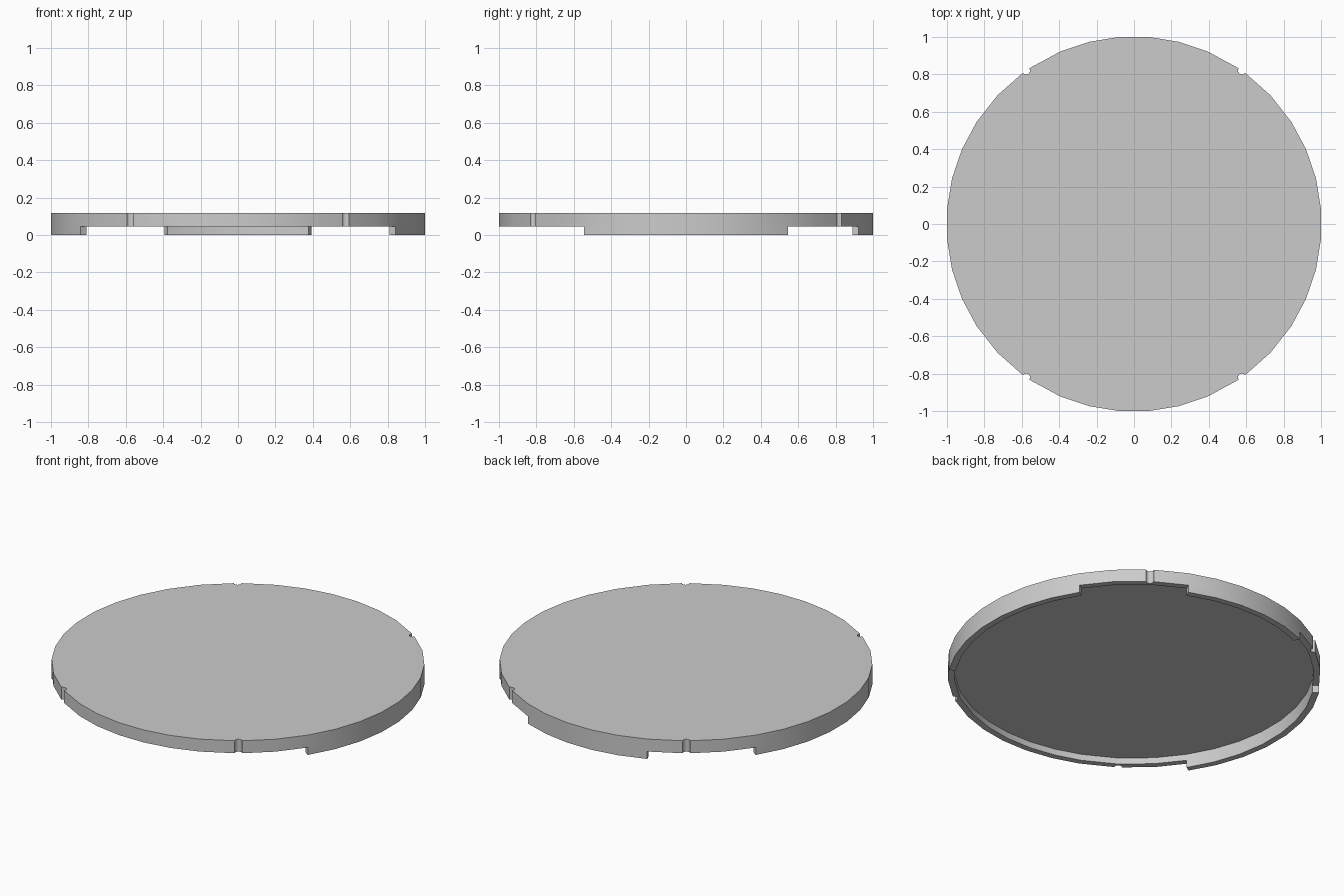
import bpy, bmesh
from math import radians, degrees, sin, cos, pi

if "Cube" in bpy.data.objects:
    bpy.data.objects.remove(bpy.data.objects["Cube"], do_unlink=True)

R_OUT, R_IN = 1.003, 0.967
Z_STEP, Z_FLOOR, Z_TOP = 0.044, 0.081, 0.118
NOTCH_R = 0.021
NOTCH_ANGLE = 54.9

columns = []   # (angle in degrees, outer radius, skirt follows)


def arc(start, end, segments, skirt):
    for i in range(segments):
        columns.append((start + (end - start) * i / segments, R_OUT, skirt))


def notch(centre):
    half = degrees(NOTCH_R / R_OUT)
    steps = 6
    for i in range(steps):
        t = pi * i / steps
        columns.append((centre - half * cos(t), R_OUT - NOTCH_R * sin(t), False))
    return centre + half


def gap(start, end, centre):
    # open stretch of the wall with a small round notch in it
    half = degrees(NOTCH_R / R_OUT)
    arc(start, centre - half, max(1, round((centre - start) / 10.5)), False)
    after = notch(centre)
    arc(after, end, max(1, round((end - after) / 10.5)), False)


# Walk once around the wall: side skirt, gap, back skirt, gap, side skirt, open front
SIDE, BACK = 33, 67
arc(-SIDE, SIDE, 7, True)
gap(SIDE, BACK, NOTCH_ANGLE)
arc(BACK, 180 - BACK, 5, True)
gap(180 - BACK, 180 - SIDE, 180 - NOTCH_ANGLE)
arc(180 - SIDE, 180 + SIDE, 7, True)
gap(180 + SIDE, 180 + BACK, 180 + NOTCH_ANGLE)
arc(180 + BACK, 360 - BACK, 5, False)
gap(360 - BACK, 360 - SIDE, 360 - NOTCH_ANGLE)

bm = bmesh.new()


def ring(z, outer):
    verts = []
    for angle, radius, _ in columns:
        a = radians(angle)
        r = radius if outer else R_IN
        verts.append(bm.verts.new((r * cos(a), r * sin(a), z)))
    return verts


out_low, out_step, out_top = (ring(z, True) for z in (0, Z_STEP, Z_TOP))
in_low, in_step, in_floor = (ring(z, False) for z in (0, Z_STEP, Z_FLOOR))

# Top plate and recessed underside
bm.faces.new(out_top)
bm.faces.new(in_floor[::-1])

# Outer wall, inner wall, lower lip and skirt ends
n = len(columns)
for i in range(n):
    j = (i + 1) % n
    skirt, skirt_before = columns[i][2], columns[i - 1][2]
    bm.faces.new((out_step[i], out_step[j], out_top[j], out_top[i]))
    bm.faces.new((in_step[j], in_step[i], in_floor[i], in_floor[j]))
    if skirt:
        bm.faces.new((out_low[i], out_low[j], out_step[j], out_step[i]))
        bm.faces.new((in_low[j], in_low[i], in_step[i], in_step[j]))
        bm.faces.new((out_low[j], out_low[i], in_low[i], in_low[j]))
    else:
        bm.faces.new((out_step[j], out_step[i], in_step[i], in_step[j]))
    if skirt != skirt_before:
        bm.faces.new((out_low[i], out_step[i], in_step[i], in_low[i]))

bmesh.ops.delete(bm, geom=[v for v in bm.verts if not v.link_faces], context='VERTS')
bmesh.ops.recalc_face_normals(bm, faces=bm.faces)

mesh = bpy.data.meshes.new("round_lid")
bm.to_mesh(mesh)
bm.free()
lid = bpy.data.objects.new("round_lid", mesh)
bpy.context.collection.objects.link(lid)

# Plain grey material
grey = bpy.data.materials.new("light_grey")
grey.use_nodes = True
grey.diffuse_color = (0.6, 0.6, 0.6, 1)
grey.node_tree.nodes["Principled BSDF"].inputs["Base Color"].default_value = (0.6, 0.6, 0.6, 1)
mesh.materials.append(grey)

# Smooth wall with sharp rims
bpy.ops.object.select_all(action='DESELECT')
lid.select_set(True)
bpy.context.view_layer.objects.active = lid
bpy.ops.object.shade_smooth_by_angle(angle=radians(25))
